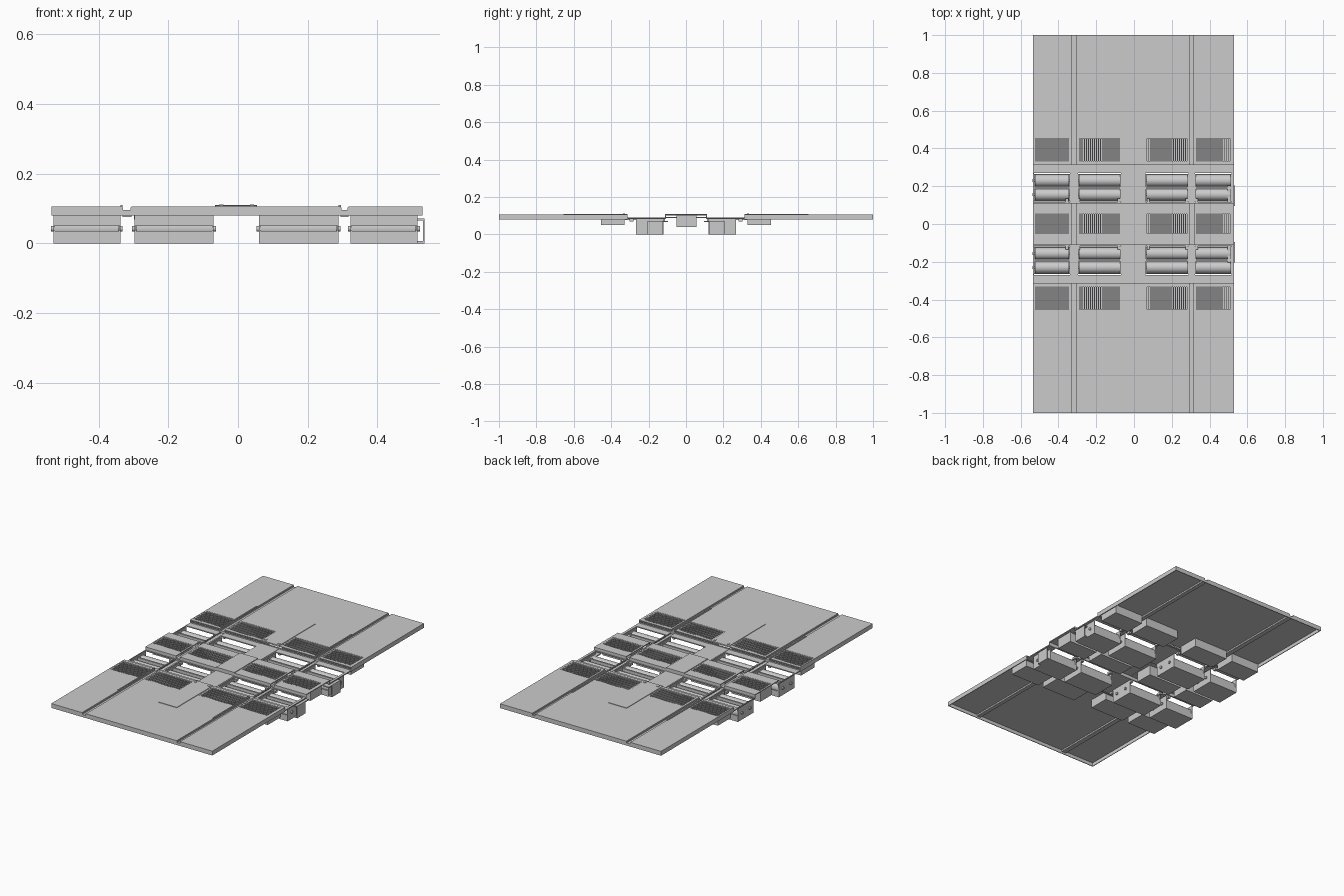
import bpy, bmesh, math

if "Cube" in bpy.data.objects:
    bpy.data.objects.remove(bpy.data.objects["Cube"])

COLS = [(-0.535, -0.332), (-0.306, -0.066), (0.054, 0.295), (0.317, 0.53)]
CELLS = [(-0.53, -0.338), (-0.297, -0.07), (0.06, 0.288), (0.323, 0.515)]
GAPS = [(-0.332, -0.306), (0.295, 0.317)]
CENTRE = (-0.066, 0.054)


def make(name, bm):
    bmesh.ops.recalc_face_normals(bm, faces=bm.faces)
    me = bpy.data.meshes.new(name)
    bm.to_mesh(me)
    bm.free()
    ob = bpy.data.objects.new(name, me)
    bpy.context.collection.objects.link(ob)
    return ob


def add_box(bm, x, y, z):
    vs = bmesh.ops.create_cube(bm, size=1)['verts']
    for v in vs:
        for i, (a, b) in enumerate((x, y, z)):
            v.co[i] = a + (b - a) * (v.co[i] + 0.5)


def boxes(name, items):
    bm = bmesh.new()
    for x, y, z in items:
        add_box(bm, sorted(x), sorted(y), sorted(z))
    return make(name, bm)


def frame(name, x, y, hx, holes, z):
    """Flat sheet with a column of rectangular holes."""
    xs = [x[0], hx[0], hx[1], x[1]]
    ys = sorted([*y] + [v for h in holes for v in h])
    bm = bmesh.new()
    g = [[bm.verts.new((a, b, z[0])) for b in ys] for a in xs]
    for i in range(3):
        for j in range(len(ys) - 1):
            if i == 1 and j % 2 == 1:
                continue
            bm.faces.new((g[i][j], g[i + 1][j], g[i + 1][j + 1], g[i][j + 1]))
    ext = bmesh.ops.extrude_face_region(bm, geom=bm.faces[:])
    for v in ext['geom']:
        if isinstance(v, bmesh.types.BMVert):
            v.co.z = z[1]
    return make(name, bm)


def grate(name, x, y, z):
    """Thin walled drain box with slats running along y."""
    t = 0.003
    items = [(x, (y[0], y[0] + t), z), (x, (y[1] - t, y[1]), z),
             ((x[0], x[0] + t), y, z), ((x[1] - t, x[1]), y, z),
             (x, y, (z[0], z[0] + t))]
    n = round((x[1] - x[0]) / 0.0105)
    step = (x[1] - x[0]) / n
    for i in range(n):
        c = x[0] + (i + 0.5) * step
        items.append(((c - 0.0025, c + 0.0025), y, (z[1] - 0.02, z[1] - 0.001)))
    boxes(name, items)


def roller(name, x, y, z, r):
    bm = bmesh.new()
    bmesh.ops.create_cone(bm, cap_ends=True, segments=32, radius1=r, radius2=r, depth=x[1] - x[0])
    for v in bm.verts:
        v.co = ((x[0] + x[1]) / 2 + v.co.z, y + v.co.y, z + v.co.x)
    for f in bm.faces:
        f.smooth = len(f.verts) == 4
    for e in bm.edges:
        e.smooth = not any(len(f.verts) > 4 for f in e.link_faces)
    make(name, bm)


for s, end in ((-1, 'front'), (1, 'back')):
    yr = lambda a, b: tuple(sorted((s * a, s * b)))
    # Ramp decks: top sheets with grate openings and a skirt round the edge
    for c, (x, h) in enumerate(zip(COLS, CELLS)):
        frame(f'{end}_deck_{c}', x, yr(0.312, 1), h, [yr(0.33, 0.455)], (0.101, 0.106))
        grate(f'{end}_grate_{c}', h, yr(0.33, 0.455), (0.05, 0.105))
    boxes(f'{end}_centre_deck', [(CENTRE, yr(0.312, 1), (0.101, 0.106))])
    boxes(f'{end}_skirt', [
        ((-0.535, 0.53), yr(0.996, 1), (0.08, 0.095)),
        ((-0.535, -0.531), yr(0.312, 1), (0.08, 0.102)),
        ((0.526, 0.53), yr(0.312, 1), (0.08, 0.102)),
        ((-0.535, 0.53), yr(0.312, 0.316), (0.08, 0.095))]
        + [((a, b), yr(0.996, 1), (0.094, 0.102))
           for a, b in (COLS[0], (COLS[1][0], COLS[2][1]), COLS[3])])
    # Cable channels between the decks and their raised guide strips
    boxes(f'{end}_channels', [(g, yr(0.312, 1), (0.091, 0.095)) for g in GAPS]
          + [((x - 0.002, x + 0.002), yr(0.312, 1), (0.092, 0.103)) for g in GAPS for x in g])
    boxes(f'{end}_guide_strips', [((g[0] - 0.006, g[0] + 0.001), yr(0.312, 0.655), (0.104, 0.11))
                                  for g in GAPS])
    boxes(f'{end}_centre_cover', [(CENTRE, yr(0.312, 0.655), (0.105, 0.109))])
    # Lowered roller bays
    for c, (x, h) in enumerate(zip(COLS, CELLS)):
        frame(f'{end}_bay_frame_{c}', x, yr(0.112, 0.325), h, [yr(0.116, 0.27)], (0.082, 0.088))
        boxes(f'{end}_roller_tray_{c}', [
            (h, yr(0.12, 0.266), (0, 0.006)),
            (h, yr(0.12, 0.124), (0, 0.035)),
            (h, yr(0.262, 0.266), (0, 0.035)),
            (h, yr(0.186, 0.196), (0.005, 0.076)),
            ((h[0], h[0] + 0.004), yr(0.12, 0.266), (0, 0.083)),
            ((h[1] - 0.004, h[1]), yr(0.12, 0.266), (0, 0.083))])
        inner = (h[0] + 0.005, h[1] - 0.005)
        for k, y in enumerate((0.156, 0.23)):
            roller(f'{end}_roller_{c}_{k}', inner, s * y, 0.042, 0.032)
            roller(f'{end}_axle_{c}_{k}', (h[0] - 0.007, h[1] + 0.007), s * y, 0.042, 0.008)
    boxes(f'{end}_bay_beams', [(CENTRE, yr(0.112, 0.325), (0.082, 0.09))]
          + [(g, yr(0.112, 0.325), (0.076, 0.081)) for g in GAPS])
    # Support lugs beneath the bays
    boxes(f'{end}_support_lugs', [((x - 0.007, x + 0.007), yr(a, a + 0.022), (0.069, 0.083))
          for x in (-0.355, -0.292, -0.08, 0.075, 0.28, 0.333) for a in (0.112, 0.28)])
    # Side drive bracket
    boxes(f'{end}_drive_bracket', [((0.515, 0.535), yr(0.125, 0.205), (0, 0.006)),
                                   ((0.531, 0.535), yr(0.125, 0.205), (0, 0.07)),
                                   ((0.495, 0.535), yr(0.095, 0.205), (0.066, 0.072)),
                                   ((0.495, 0.515), yr(0.18, 0.205), (0.006, 0.07))])
    # Small fasteners at the centre strip
    for k, x in enumerate((-0.048, 0.04)):
        boxes(f'{end}_fastener_{k}', [((x - 0.006, x + 0.006), yr(0.325, 0.337), (0.107, 0.112))])

# Raised middle bridge with its grates
for c, (x, h) in enumerate(zip(COLS, CELLS)):
    frame(f'middle_deck_{c}', x, (-0.112, 0.112), h, [(-0.052, 0.055)], (0.101, 0.106))
    boxes(f'middle_deck_lip_{c}', [(x, (a, a + 0.004), (0.082, 0.102)) for a in (-0.112, 0.108)])
    grate(f'middle_grate_{c}', h, (-0.052, 0.055), (0.04, 0.105))
boxes('middle_centre_deck', [(CENTRE, (-0.112, 0.112), (0.102, 0.11)),
                             (CENTRE, (-0.112, -0.108), (0.082, 0.103)),
                             (CENTRE, (0.108, 0.112), (0.082, 0.103))])
boxes('middle_channels', [(g, (-0.112, 0.112), (0.088, 0.093)) for g in GAPS])
